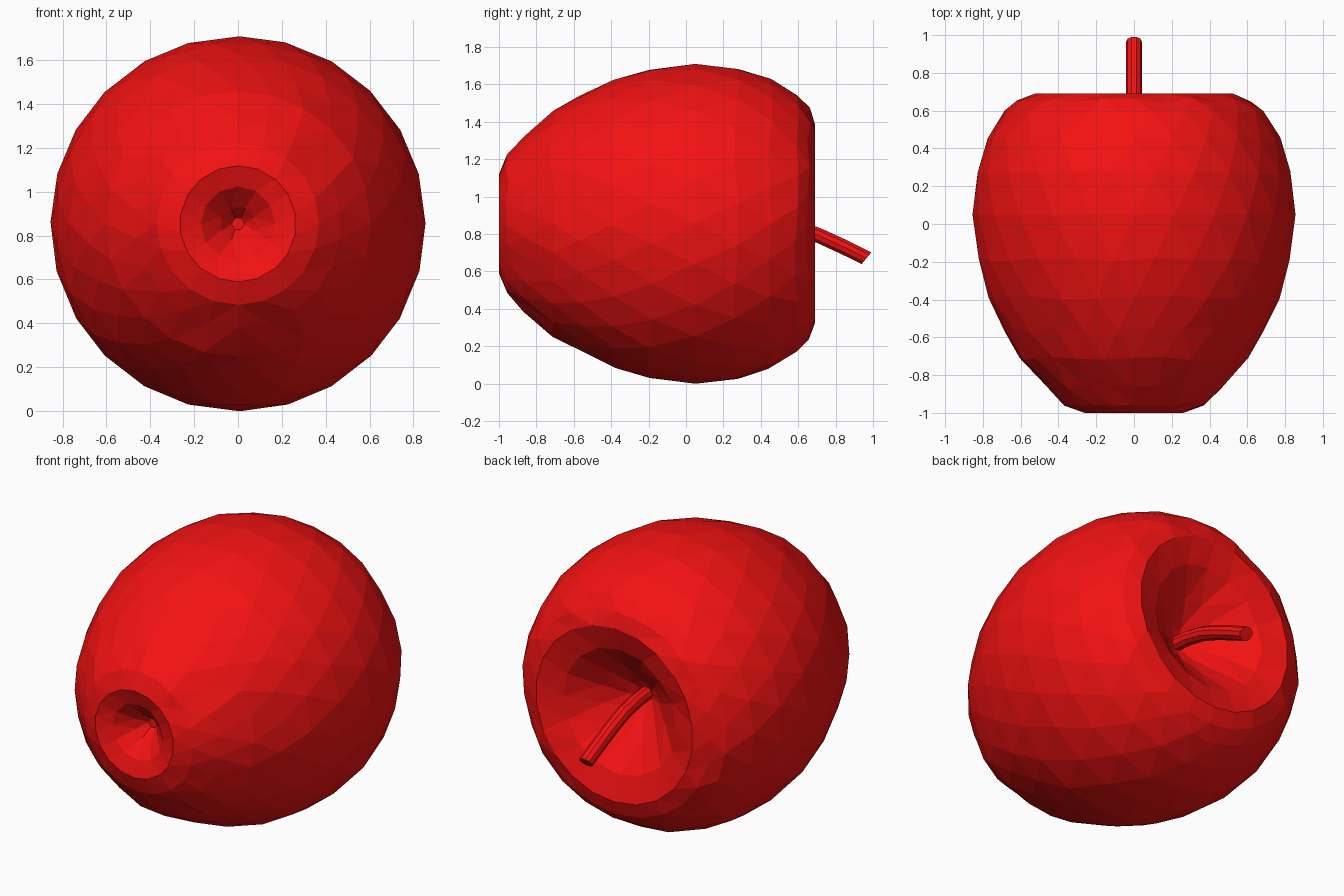
import bpy, math, random
from mathutils import Vector

if "Cube" in bpy.data.objects:
    bpy.data.objects.remove(bpy.data.objects["Cube"])

random.seed(4)
CZ = 0.854
red = bpy.data.materials.new("red_skin")
red.diffuse_color = (0.9, 0.006, 0.006, 1)
red.use_nodes = True
red.node_tree.nodes["Principled BSDF"].inputs["Base Color"].default_value = red.diffuse_color


def bridge(faces, a, oa, b, ob):
    """Triangle strip between two closed rings with different vertex counts."""
    i = j = 0
    na, nb = len(a), len(b)
    while i < na or j < nb:
        if j >= nb or (i < na and (i + 1 + oa) / na <= (j + 1 + ob) / nb):
            faces.append((a[i % na], b[j % nb], a[(i + 1) % na]))
            i += 1
        else:
            faces.append((a[i % na], b[j % nb], b[(j + 1) % nb]))
            j += 1


def make(name, verts, faces):
    me = bpy.data.meshes.new(name)
    me.from_pydata(verts, [], faces)
    me.validate()
    me.materials.append(red)
    ob = bpy.data.objects.new(name, me)
    bpy.context.collection.objects.link(ob)
    return ob


# Apple body: lathe about y with staggered triangular facets (radius, y, sides)
profile = [(0.03, -0.82, 6), (0.08, -0.88, 8), (0.17, -0.965, 12), (0.265, -1.0, 18),
           (0.37, -0.955, 20), (0.47, -0.86, 22), (0.605, -0.71, 24), (0.69, -0.56, 24),
           (0.77, -0.39, 24), (0.83, -0.19, 24), (0.855, 0.05, 24), (0.835, 0.27, 24),
           (0.775, 0.45, 24), (0.69, 0.59, 24), (0.62, 0.655, 24), (0.53, 0.69, 22),
           (0.38, 0.64, 16), (0.22, 0.51, 12), (0.10, 0.41, 8), (0.03, 0.37, 6)]
verts, faces, prev = [], [], None
for k, (r, y, n) in enumerate(profile):
    off = 0.5 * (k % 2)
    jit = 0.0 if abs(y) > 0.98 or r > 0.84 or y > 0.68 else 0.012 * min(1, r * 2)
    ring = []
    for i in range(n):
        t = 2 * math.pi * (i + off) / n + random.uniform(-0.12, 0.12) / n * 2
        ring.append(len(verts))
        yy = y + random.uniform(-jit, jit)
        verts.append((r * math.cos(t), yy, CZ + r * math.sin(t)))
    if prev:
        bridge(faces, prev[0], prev[1], ring, off)
    else:
        faces.append(tuple(reversed(ring)))
    prev = (ring, off)
faces.append(tuple(prev[0]))
make("apple_body", verts, faces)

# Stem: round tube drooping out of the hollow (y, z)
path = [(0.34, 0.875), (0.48, 0.86), (0.60, 0.833), (0.72, 0.787), (0.85, 0.727), (0.965, 0.67)]
verts, faces, prev = [], [], None
for k, (y, z) in enumerate(path):
    p, q = path[max(k - 1, 0)], path[min(k + 1, len(path) - 1)]
    d = Vector((0, q[0] - p[0], q[1] - p[1])).normalized()
    if k == len(path) - 1:
        d = Vector((0, 0.77, -0.64))
    up = Vector((0, -d.z, d.y))
    ring = []
    for i in range(10):
        t = 2 * math.pi * i / 10
        ring.append(len(verts))
        verts.append(Vector((0.042 * math.cos(t), y, z)) + up * 0.042 * math.sin(t))
    if prev:
        faces += [(prev[i], ring[i], ring[(i + 1) % 10], prev[(i + 1) % 10]) for i in range(10)]
    else:
        faces.append(tuple(reversed(ring)))
    prev = ring
faces.append(tuple(prev))
make("stem", verts, faces)

# Outward-facing normals
import bmesh
for ob in bpy.context.collection.objects:
    bm = bmesh.new()
    bm.from_mesh(ob.data)
    bmesh.ops.recalc_face_normals(bm, faces=bm.faces)
    bm.to_mesh(ob.data)
    bm.free()
